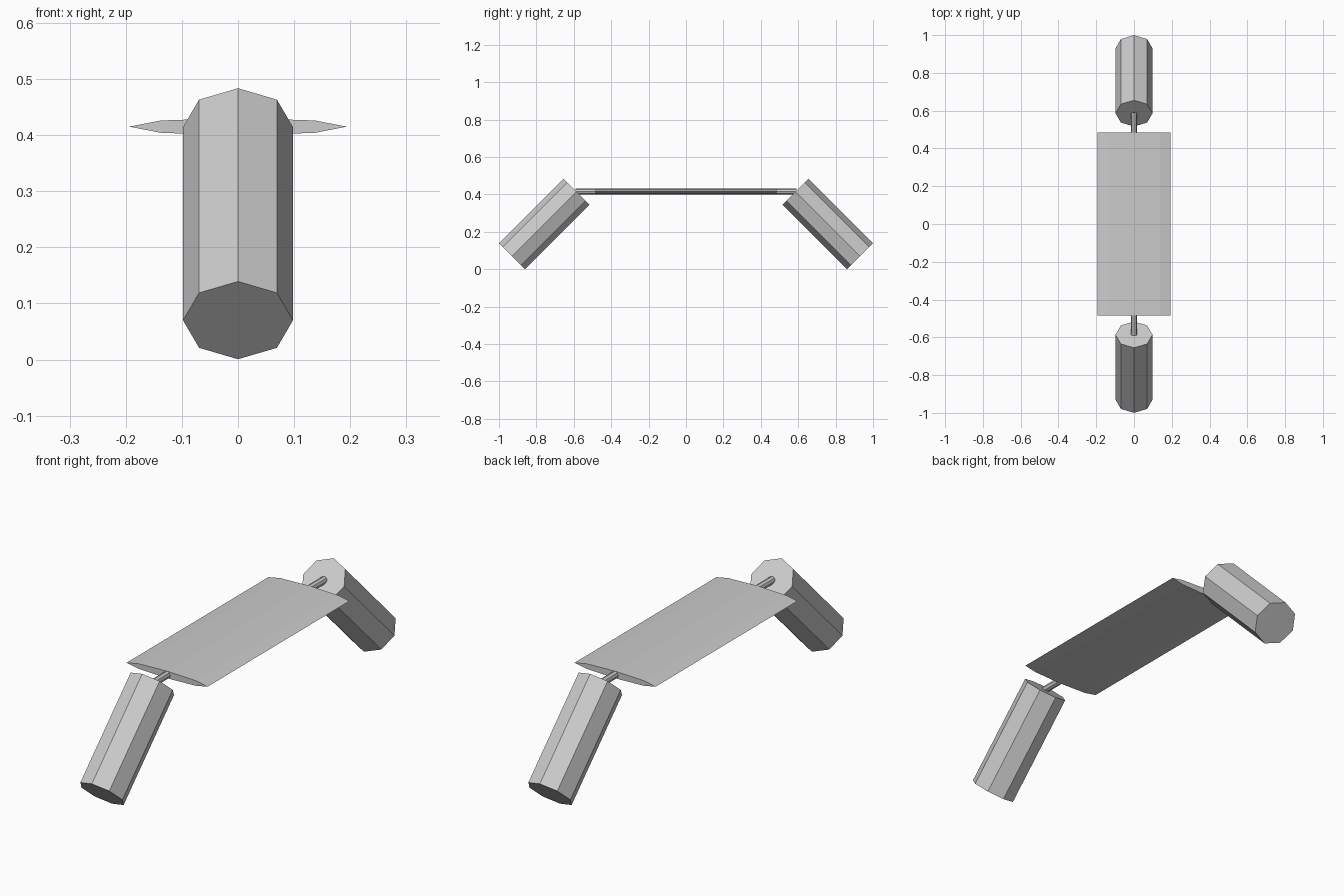
import bpy
from math import radians

if "Cube" in bpy.data.objects:
    bpy.data.objects.remove(bpy.data.objects["Cube"])

SIDES = 8
AXLE_Z = 0.415


def prism(name, radius_x, radius_z, length, loc, tilt):
    """Flat-shaded octagonal prism, tilted about x (90 degrees = along y)."""
    bpy.ops.mesh.primitive_cylinder_add(
        vertices=SIDES, radius=1, depth=1, location=loc,
        rotation=(radians(tilt), 0, 0))
    obj = bpy.context.object
    obj.name = name
    obj.scale = (radius_x, radius_z, length)
    return obj


# Flattened panel spanning front to back
prism("panel", 0.194, 0.0155, 0.97, (0, 0, AXLE_Z), 90)

# Thin rod joining the panel to both pods
prism("rod", 0.0155, 0.0155, 1.18, (0, 0, AXLE_Z), 90)

# Pods splaying outward and down at 45 degrees
for label, side in (("front", -1), ("back", 1)):
    prism(label + "_pod", 0.098, 0.098, 0.487,
          (0, side * 0.758, 0.242), side * 45)
